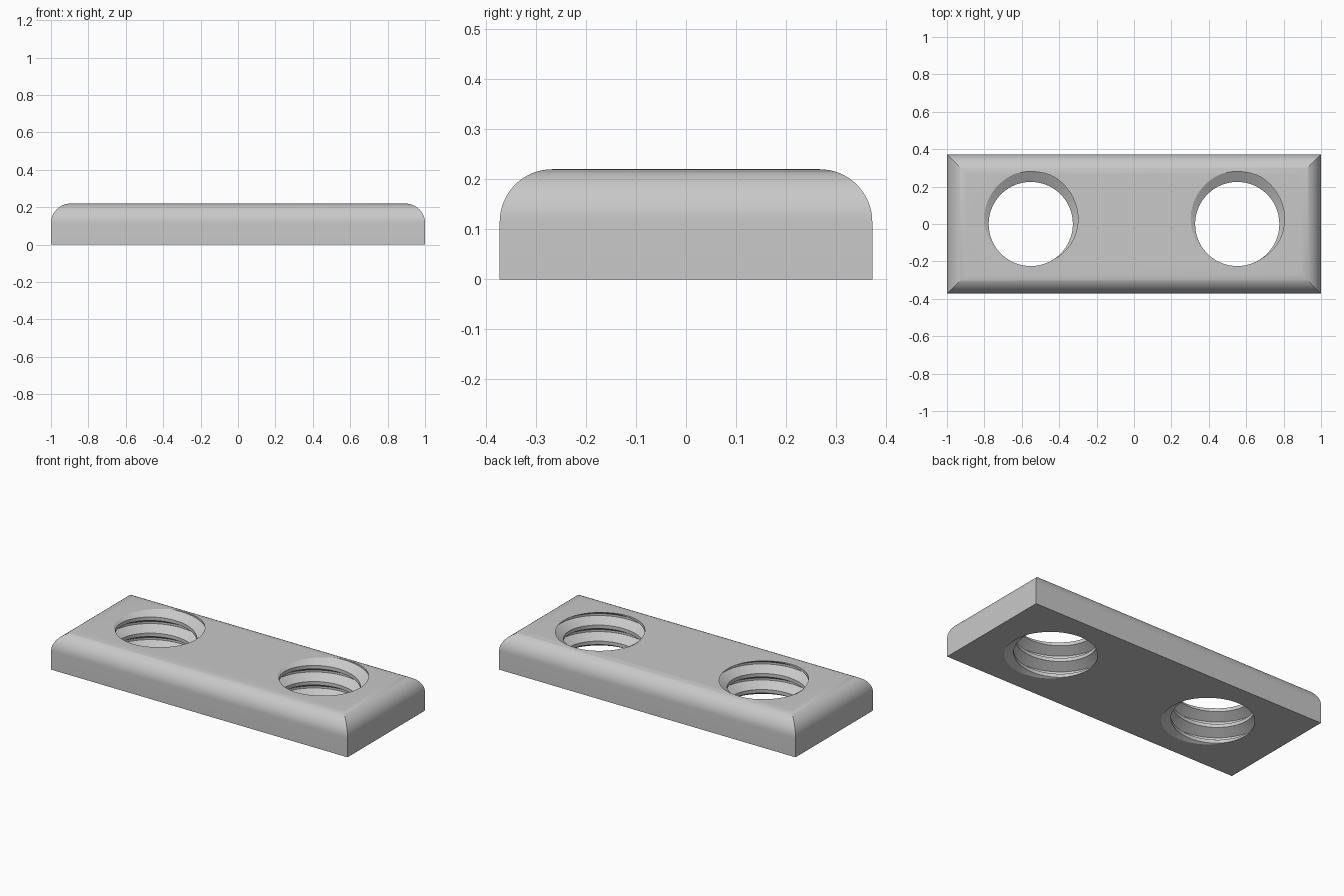
import bpy
import bmesh
import math

if "Cube" in bpy.data.objects:
    bpy.data.objects.remove(bpy.data.objects["Cube"], do_unlink=True)

LENGTH, WIDTH, HEIGHT = 2.0, 0.745, 0.22
FILLET = 0.105
HOLE_X = 0.552
MINOR, MAJOR, PITCH = 0.225, 0.281, 0.098
PEAK = math.radians(86)     # direction of the groove where it meets the top


def link(name, bm):
    bmesh.ops.recalc_face_normals(bm, faces=bm.faces)
    mesh = bpy.data.meshes.new(name)
    bm.to_mesh(mesh)
    bm.free()
    obj = bpy.data.objects.new(name, mesh)
    bpy.context.collection.objects.link(obj)
    return obj


def make_plate():
    """Rectangular plate whose top edges are rounded and mitred at the corners."""
    bm = bmesh.new()
    levels = [(0, 0)]
    for i in range(17):
        a = math.pi / 2 * i / 16
        levels.append((FILLET * (1 - math.cos(a)),
                       HEIGHT - FILLET + FILLET * math.sin(a)))
    rings = []
    for inset, z in levels:
        x, y = LENGTH / 2 - inset, WIDTH / 2 - inset
        rings.append([bm.verts.new((sx * x, sy * y, z))
                      for sx, sy in ((-1, -1), (1, -1), (1, 1), (-1, 1))])
    for low, high in zip(rings, rings[1:]):
        for k in range(4):
            n = (k + 1) % 4
            bm.faces.new((low[k], low[n], high[n], high[k]))
    bm.faces.new(rings[0])
    bm.faces.new(rings[-1])
    return link("threaded_plate", bm)


def make_thread_cutter(x, steps=72, turns=6):
    """Solid screw swept along a right-hand helix."""
    bm = bmesh.new()
    flank = (MAJOR - MINOR) * math.tan(math.radians(30))
    root = PITCH / 16
    profile = [(MINOR, -root - flank), (MAJOR, -root),
               (MAJOR, root), (MINOR, root + flank)]
    columns = []
    for i in range(steps * turns + 1):
        a = PEAK + math.tau * i / steps
        z = HEIGHT + PITCH * (i / steps - 4)
        columns.append([bm.verts.new((x + r * math.cos(a), r * math.sin(a), z + dz))
                        for r, dz in profile])
    for i in range(steps * turns):
        a, b = columns[i], columns[i + 1]
        for j in range(3):
            bm.faces.new((a[j], b[j], b[j + 1], a[j + 1]))
        # Crest strip joining this turn to the next one
        if i + steps + 1 < len(columns):
            c, d = columns[i + steps], columns[i + steps + 1]
            bm.faces.new((a[3], b[3], d[0], c[0]))
    # Conical caps well outside the plate
    low = bm.verts.new((x, 0, -0.6))
    high = bm.verts.new((x, 0, HEIGHT + 0.6))
    for edge in [e for e in bm.edges if e.is_boundary]:
        v, w = edge.verts
        tip = low if v.co.z + w.co.z < HEIGHT else high
        bm.faces.new((v, w, tip))
    cutter = link("thread_cutter", bm)
    cutter.hide_render = True
    return cutter


plate = make_plate()
bpy.ops.object.select_all(action="DESELECT")
plate.select_set(True)
bpy.context.view_layer.objects.active = plate

# Two threaded through holes
for side in (-1, 1):
    cutter = make_thread_cutter(side * HOLE_X)
    mod = plate.modifiers.new("threaded_hole", "BOOLEAN")
    mod.operation = "DIFFERENCE"
    mod.solver = "EXACT"
    mod.object = cutter
    bpy.ops.object.modifier_apply(modifier=mod.name)
    bpy.data.objects.remove(cutter, do_unlink=True)

bpy.ops.object.shade_smooth_by_angle(angle=math.radians(25))

# Plain grey metal
grey = bpy.data.materials.new("metal_grey")
grey.use_nodes = True
colour = (0.58, 0.58, 0.58, 1)
grey.diffuse_color = colour
grey.node_tree.nodes["Principled BSDF"].inputs["Base Color"].default_value = colour
plate.data.materials.clear()
plate.data.materials.append(grey)
